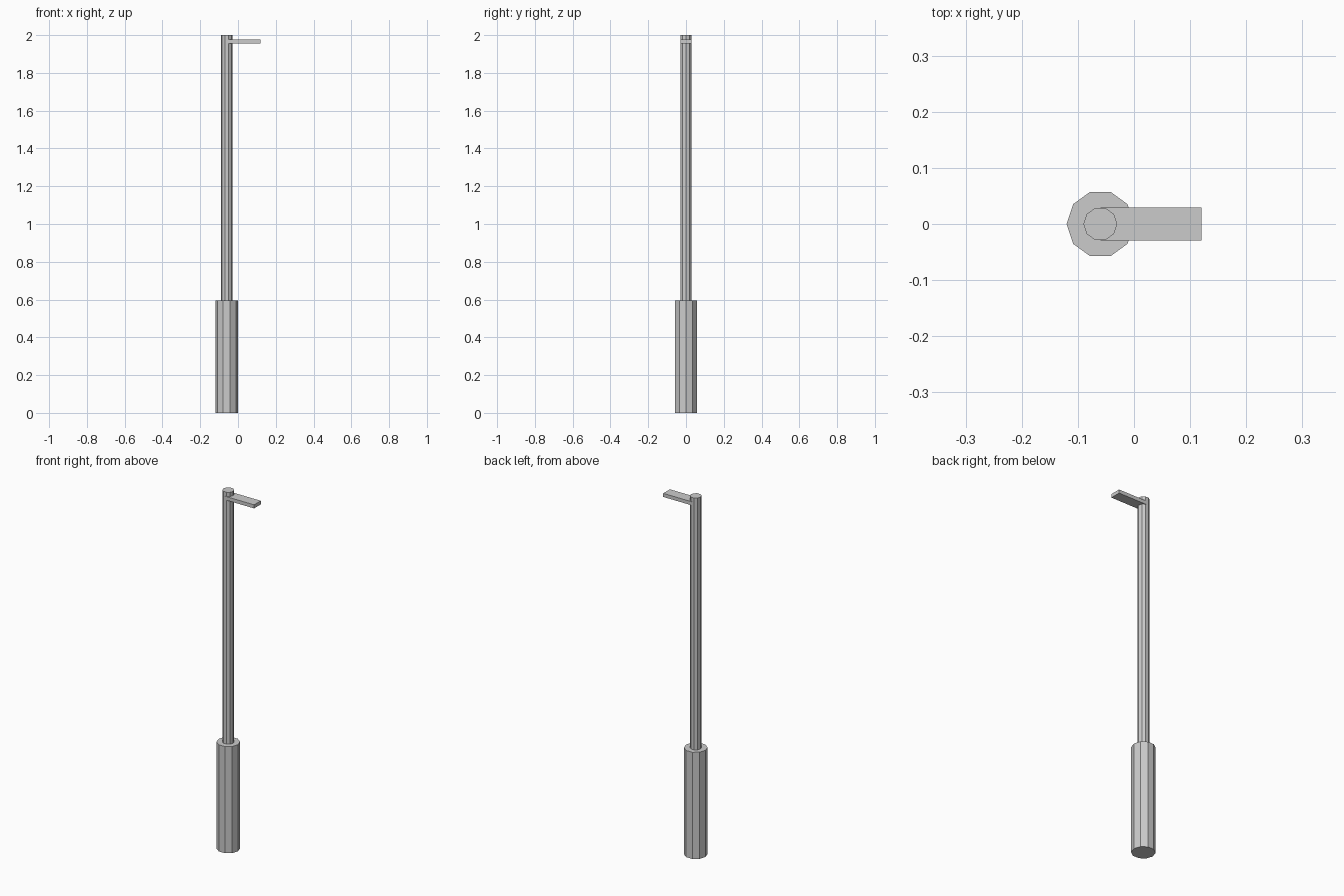
import bpy

if "Cube" in bpy.data.objects:
    bpy.data.objects.remove(bpy.data.objects["Cube"])

POLE_X = -0.06
BASE_TOP = 0.595


def add_post(name, radius, z0, z1):
    # ten-sided flat-faced post with a corner pointing along +x
    bpy.ops.mesh.primitive_cylinder_add(
        vertices=10, radius=radius, depth=z1 - z0,
        location=(POLE_X, 0, (z0 + z1) / 2), rotation=(0, 0, 1.5707963))
    obj = bpy.context.object
    obj.name = name
    bpy.ops.object.transform_apply(location=False, rotation=True, scale=True)
    return obj


# Thick lower post and slim upper pole
add_post("base_post", 0.06, 0.0, BASE_TOP)
add_post("upper_pole", 0.03, BASE_TOP - 0.005, 2.0)

# Flat lamp arm, starting at the pole's axis
x0, x1 = POLE_X, 0.12
z0, z1 = 1.956, 1.976
bpy.ops.mesh.primitive_cube_add(size=1, location=((x0 + x1) / 2, 0, (z0 + z1) / 2))
arm = bpy.context.object
arm.name = "lamp_arm"
arm.scale = (x1 - x0, 0.059, z1 - z0)
bpy.ops.object.transform_apply(location=False, rotation=False, scale=True)
